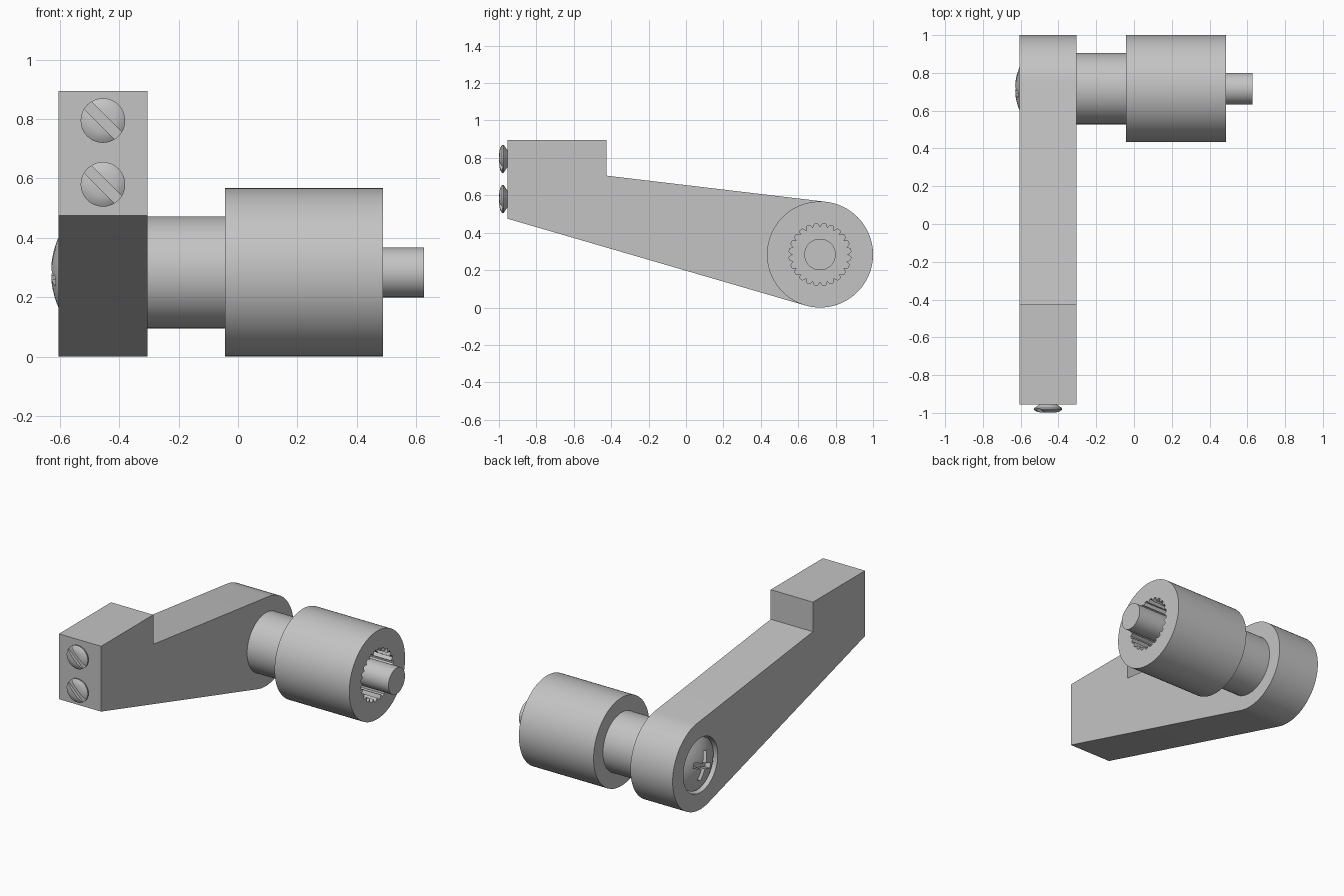
import bpy, bmesh, math
from mathutils import Matrix, Vector

cube = bpy.data.objects.get("Cube")
if cube:
    bpy.data.objects.remove(cube, do_unlink=True)

metal = bpy.data.materials.new("plain_grey")
metal.use_nodes = True
GREY = (0.55, 0.55, 0.55, 1)
metal.diffuse_color = GREY
metal.node_tree.nodes["Principled BSDF"].inputs["Base Color"].default_value = GREY

AY = AZ = R = 0.2835          # crank end radius and axle height
AY = 1 - R
X_ARM, X_FACE = -0.605, -0.305


def finish(name, bm):
    bmesh.ops.recalc_face_normals(bm, faces=bm.faces)
    mesh = bpy.data.meshes.new(name)
    bm.to_mesh(mesh)
    bm.free()
    mesh.materials.append(metal)
    obj = bpy.data.objects.new(name, mesh)
    bpy.context.collection.objects.link(obj)
    return obj


def prism(name, outline, x0, x1):
    """Extrude a (y, z) outline along x."""
    bm = bmesh.new()
    face = bm.faces.new([bm.verts.new((x0, y, z)) for y, z in outline])
    out = bmesh.ops.extrude_face_region(bm, geom=[face])
    moved = [v for v in out["geom"] if isinstance(v, bmesh.types.BMVert)]
    bmesh.ops.translate(bm, verts=moved, vec=(x1 - x0, 0, 0))
    return finish(name, bm)


def circle(r, n=96):
    return [(AY + r * math.cos(math.tau * i / n), AZ + r * math.sin(math.tau * i / n))
            for i in range(n)]


def lathe(name, profile, axis, centre, n=64):
    """Spin (distance, radius) pairs around x or y; ends lie on the axis."""
    along = Vector((1, 0, 0)) if axis == "x" else Vector((0, 1, 0))
    side = Vector((0, 0, 1))
    bm = bmesh.new()
    verts = [bm.verts.new(along * d + side * r) for d, r in profile]
    edges = [bm.edges.new(pair) for pair in zip(verts, verts[1:])]
    bmesh.ops.spin(bm, geom=verts + edges, cent=(0, 0, 0), axis=along,
                   angle=math.tau, steps=n, use_merge=True)
    bmesh.ops.remove_doubles(bm, verts=bm.verts, dist=1e-5)
    bmesh.ops.translate(bm, verts=bm.verts, vec=centre)
    return finish(name, bm)


def box(name, centre, size, axis, angle):
    bm = bmesh.new()
    bmesh.ops.create_cube(bm, size=1, matrix=Matrix.Translation(centre)
                          @ Matrix.Rotation(angle, 4, axis)
                          @ Matrix.Diagonal((*size, 1)))
    return finish(name, bm)


def cut(obj, cutter):
    mod = obj.modifiers.new("cut", "BOOLEAN")
    mod.operation, mod.solver, mod.object = "DIFFERENCE", "EXACT", cutter
    bpy.context.view_layer.objects.active = obj
    bpy.ops.object.modifier_apply(modifier=mod.name)
    bpy.data.objects.remove(cutter, do_unlink=True)


def smooth(*objs):
    bpy.ops.object.select_all(action="DESELECT")
    for o in objs:
        o.select_set(True)
    bpy.context.view_layer.objects.active = objs[0]
    bpy.ops.object.shade_smooth_by_angle(angle=math.radians(25))


# Tapered crank arm with raised block and rounded end
outline = [(-0.955, 0.475), (-0.955, 0.895), (-0.425, 0.895), (-0.425, 0.705)]
top, bottom = math.radians(83.3), math.radians(-106.3)
for i in range(65):
    a = top + (bottom - top) * i / 64
    outline.append((AY + R * math.cos(a), AZ + R * math.sin(a)))
arm = prism("crank_arm", outline, X_ARM, X_FACE)
cut(arm, prism("counterbore", circle(0.175), -0.7, -0.53))

# Domed axle screw with a cross recess
dome = [(-0.63 + 0.049 * (r / 0.165) ** 2, r) for r in [0.165 * i / 8 for i in range(9)]]
axle_screw = lathe("axle_screw", dome + [(-0.52, 0.165), (-0.52, 0)], "x", (0, AY, AZ))
for k in range(2):
    cut(axle_screw, box("cross_slot", (-0.63, AY, AZ), (0.1, 0.18, 0.034), "X",
                        math.radians(20 + 90 * k)))

# Collar, knob with toothed bore, and centre pin
collar = prism("collar", circle(0.1885), X_FACE - 0.01, -0.03)
knob = prism("knob", circle(R), -0.043, 0.488)
TEETH = 24
teeth = []
for i in range(TEETH):
    for offset, r in ((0, 0.146), (0.3, 0.166), (0.7, 0.166)):
        a = math.tau * (i + offset) / TEETH
        teeth.append((AY + r * math.cos(a), AZ + r * math.sin(a)))
cut(knob, prism("toothed_bore", teeth, 0.05, 0.6))
pin = prism("centre_pin", circle(0.084, 64), 0.03, 0.627)

# Slotted countersunk screws on the front of the block
screws = []
for label, z in (("upper", 0.795), ("lower", 0.58)):
    head = [(-1, 0), (-0.998, 0.04), (-0.993, 0.06), (-0.983, 0.075),
            (-0.975, 0.075), (-0.955, 0.045), (-0.94, 0.045), (-0.94, 0)]
    screw = lathe(label + "_block_screw", head, "y", (-0.455, 0, z), 48)
    cut(screw, box("slot", (-0.455, -1, z), (0.2, 0.04, 0.034), "Y", math.radians(45)))
    screws.append(screw)

smooth(arm, axle_screw, collar, knob, pin, *screws)
